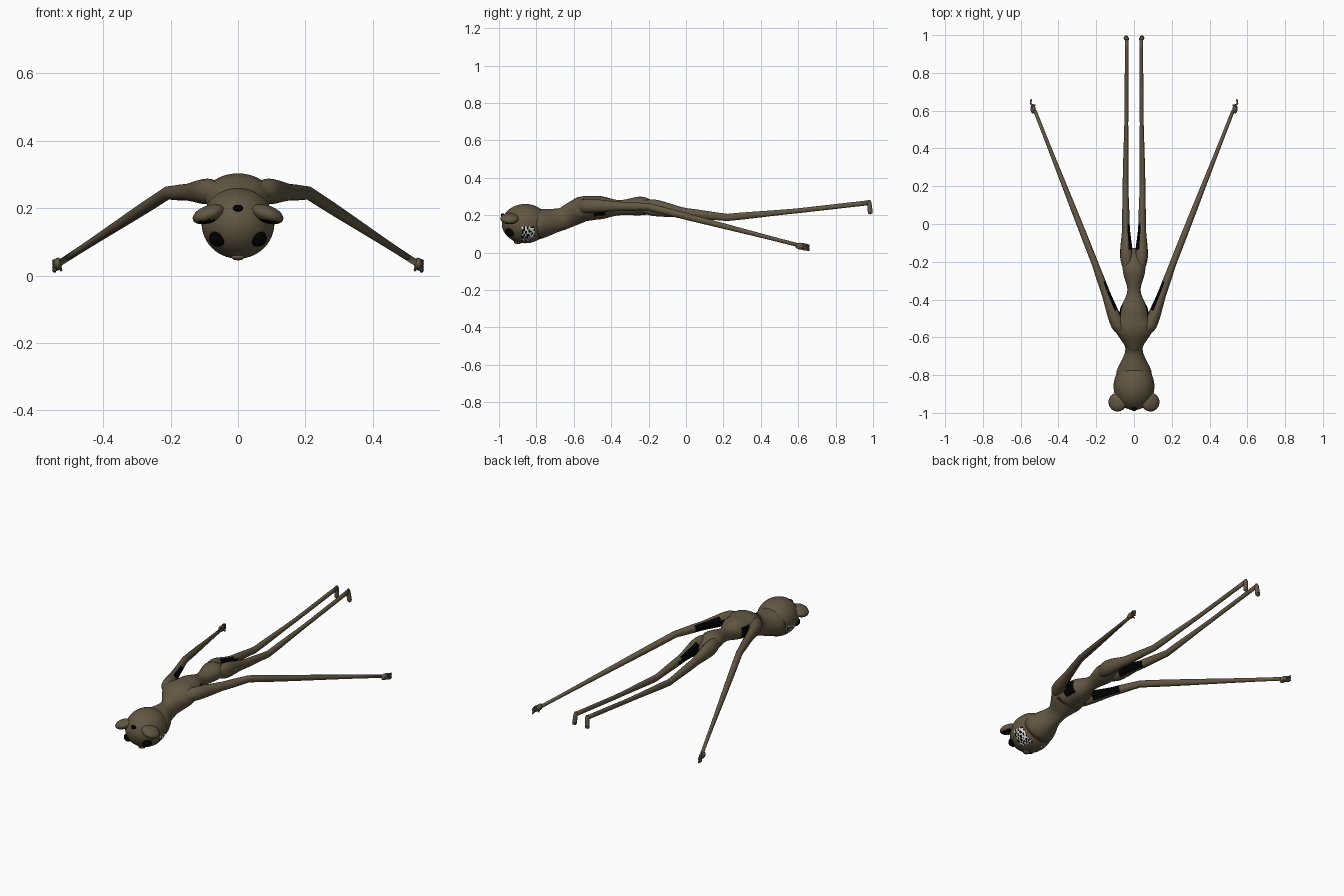
import bpy, bmesh, math
from mathutils import Vector, Matrix

if "Cube" in bpy.data.objects:
    bpy.data.objects.remove(bpy.data.objects["Cube"])


def material(name, red, green, blue):
    mat = bpy.data.materials.new(name)
    mat.use_nodes = True
    mat.diffuse_color = (red, green, blue, 1)
    shader = mat.node_tree.nodes["Principled BSDF"]
    shader.inputs["Base Color"].default_value = mat.diffuse_color
    return mat


MATERIALS = [
    material("brown skin", 0.12, 0.095, 0.055),
    material("black", 0, 0, 0),
    material("tooth white", 0.8, 0.8, 0.8),
]
SKIN, DARK, TOOTH = range(len(MATERIALS))


def all_skin(centre, normal):
    return SKIN


def all_dark(centre, normal):
    return DARK


def finish(name, bm, rule):
    """Turn a bmesh into a smooth object, coloured face by face with the rule."""
    bmesh.ops.recalc_face_normals(bm, faces=bm.faces)
    for face in bm.faces:
        face.smooth = True
        face.material_index = rule(face.calc_center_median(), face.normal)
    mesh = bpy.data.meshes.new(name)
    bm.to_mesh(mesh)
    bm.free()
    for mat in MATERIALS:
        mesh.materials.append(mat)
    bpy.context.collection.objects.link(bpy.data.objects.new(name, mesh))


def ball(name, centre, size, rule=all_skin, tilt=0, segments=32):
    bm = bmesh.new()
    matrix = (Matrix.Translation(centre) @ Matrix.Rotation(tilt, 4, 'Y')
              @ Matrix.Diagonal((*size, 1)))
    bmesh.ops.create_uvsphere(bm, u_segments=segments, v_segments=segments // 2,
                              radius=1, matrix=matrix)
    finish(name, bm, rule)


def loft(name, sections, rule=all_skin, segments=16, steps=6):
    """Tube through sections of (centre, width, height), easing the girth between them."""
    rings = []
    bm = bmesh.new()
    for start, end in zip(sections, sections[1:]):
        along = (end[0] - start[0]).normalized()
        side = Vector((1, 0, 0))
        side = (side - along * along.x).normalized()
        up = along.cross(side)
        for step in range(steps + 1):
            t = step / steps
            ease = t * t * (3 - 2 * t)
            centre = start[0].lerp(end[0], t)
            width = start[1] + (end[1] - start[1]) * ease
            height = start[2] + (end[2] - start[2]) * ease
            if rings and step == 0:
                continue
            angles = [math.tau * k / segments for k in range(segments)]
            rings.append([bm.verts.new(centre + side * math.cos(a) * width
                                       + up * math.sin(a) * height) for a in angles])
    for ring, following in zip(rings, rings[1:]):
        for k in range(segments):
            n = (k + 1) % segments
            bm.faces.new((ring[k], ring[n], following[n], following[k]))
    bm.faces.new(rings[0])
    bm.faces.new(rings[-1])
    finish(name, bm, rule)


def limb(name, joints, tall=1, **options):
    """Loft through joints of (point, radius), with sections taller than wide."""
    loft(name, [(point, radius, radius * tall) for point, radius in joints], **options)


def grin(centre, normal):
    """Checked teeth in a band round the underside of the head."""
    if -0.88 < centre.y < -0.81 and 0.06 < centre.z < 0.14:
        return TOOTH if math.floor(centre.x * 99) + math.floor(centre.y * 99) & 1 else DARK
    return SKIN


def armpit(centre, normal):
    hollow = -0.5 < centre.y < -0.43 and abs(normal.x) > 0.6
    return DARK if hollow and normal.z < 0.5 else SKIN


def ear_hollow(centre, normal):
    return DARK if normal.z < -0.8 else SKIN


def inner_patch(start, end):
    """Rule for a dark patch on the side of a limb that faces the middle."""
    def rule(centre, normal):
        inward = normal.x * centre.x < 0 and abs(normal.x) > 0.5
        return DARK if inward and start < centre.y < end else SKIN
    return rule


# Head with grin, muzzle, nose and a dark mark on the crown
ball("head", (0, -0.86, 0.155), (0.108, 0.125, 0.105), grin, segments=80)
ball("muzzle", (0, -0.9, 0.085), (0.03, 0.035, 0.03))
ball("nose", (0, -0.9, 0.055), (0.02, 0.02, 0.01))
ball("crown_mark", (0, -0.98, 0.2), (0.015, 0.01, 0.01), all_dark)

# Neck, chest, waist and hips in one skin
TORSO = [
    (-0.8, 0.15, 0.095, 0.08),
    (-0.66, 0.18, 0.045, 0.06),
    (-0.55, 0.235, 0.1, 0.068),
    (-0.47, 0.24, 0.077, 0.063),
    (-0.35, 0.24, 0.035, 0.04),
    (-0.24, 0.25, 0.06, 0.05),
    (-0.13, 0.235, 0.01, 0.02),
]
loft("torso", [(Vector((0, y, z)), width, height) for y, z, width, height in TORSO],
     armpit, segments=40)

for mirror, label in ((1, "left"), (-1, "right")):
    def at(x, y, z):
        return Vector((x * mirror, y, z))

    # Ear and eye
    ball(label + "_ear", at(0.087, -0.943, 0.182), (0.05, 0.05, 0.026),
         ear_hollow, tilt=mirror * 0.35)
    ball(label + "_eye", at(0.06, -0.94, 0.11), (0.026, 0.026, 0.024), all_dark)

    # Arm
    shoulder, elbow, wrist = at(0.09, -0.53, 0.25), at(0.21, -0.2, 0.245), at(0.525, 0.6, 0.04)
    limb(label + "_arm", [
        (at(0.05, -0.58, 0.24), 0.03),
        (shoulder, 0.035),
        (shoulder.lerp(elbow, 0.6), 0.022),
        (elbow, 0.018),
        (wrist, 0.009),
    ], tall=1.1, rule=inner_patch(-0.47, -0.3))

    # Hand: palm, curled fingers and thumb
    palm = wrist + at(0.01, 0.01, -0.005)
    ball(label + "_palm", palm, (0.013, 0.025, 0.018))
    for i, finger in enumerate(("index", "middle", "ring", "little")):
        root = palm + at(0, 0.01, 0.012 - i * 0.009)
        knuckle = root + at(0.013, 0.02, -0.004)
        limb(f"{label}_{finger}_finger", [
            (root, 0.005), (knuckle, 0.005), (knuckle + at(-0.004, 0.02, -0.004), 0.004),
        ], segments=8, steps=2)
    limb(label + "_thumb", [
        (palm, 0.007), (palm + at(-0.01, 0.02, -0.02), 0.004),
    ], segments=8)

    # Leg
    ankle = at(0.038, 0.98, 0.267)
    limb(label + "_leg", [
        (at(0.03, -0.28, 0.25), 0.02),
        (at(0.04, -0.17, 0.24), 0.034),
        (at(0.043, 0, 0.212), 0.02),
        (at(0.045, 0.22, 0.188), 0.015),
        (at(0.04, 0.6, 0.224), 0.01),
        (ankle, 0.01),
    ], tall=1.3, rule=inner_patch(-0.14, 0.02))

    # Foot, toes pointing down
    limb(label + "_foot", [
        (ankle + at(0, 0, 0.013), 0.007),
        (ankle, 0.012),
        (ankle + at(0.004, 0.005, -0.05), 0.013),
        (ankle + at(0.004, 0.01, -0.06), 0.009),
    ])
